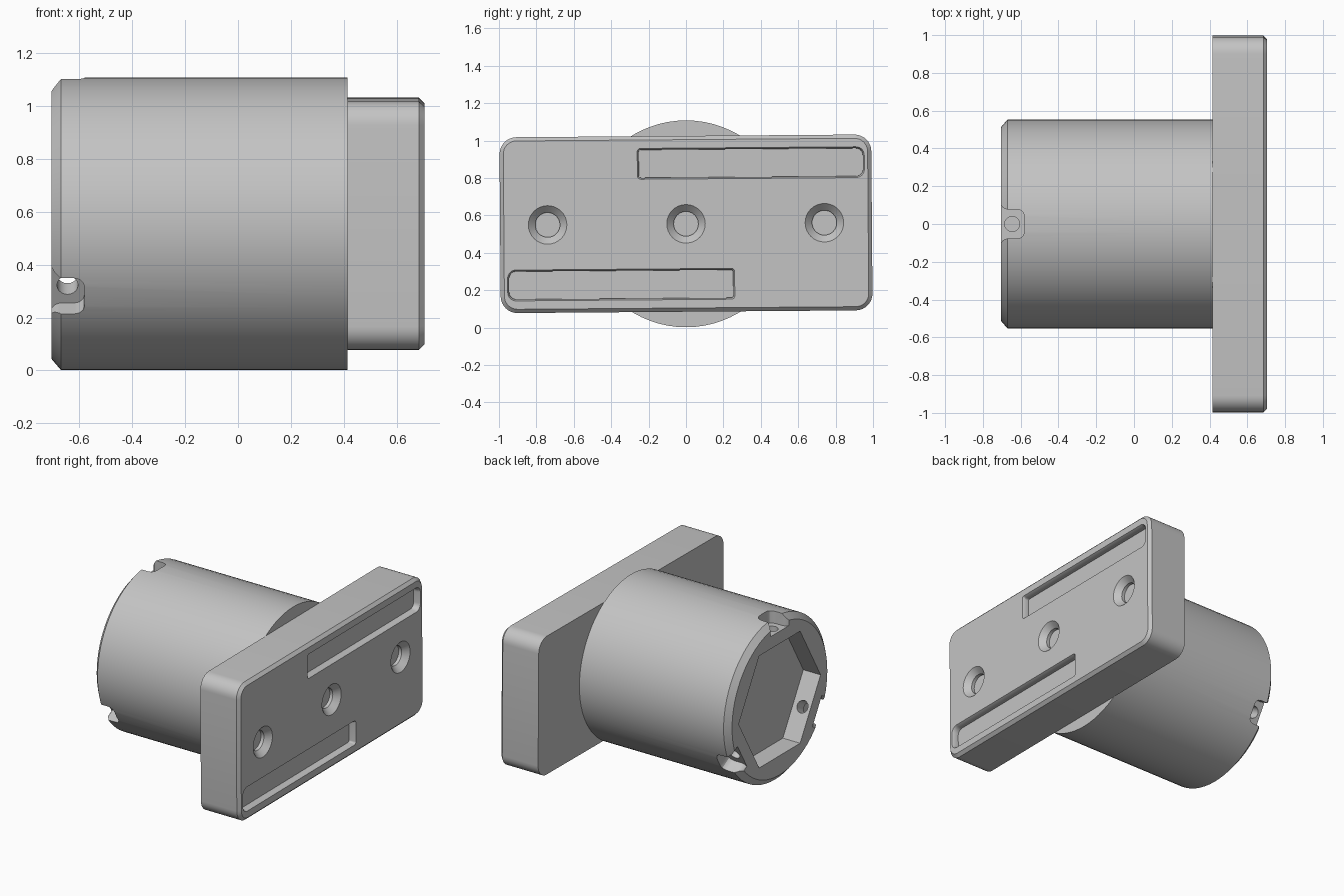
import bpy, bmesh, math
from mathutils import Matrix, Vector

if "Cube" in bpy.data.objects:
    bpy.data.objects.remove(bpy.data.objects["Cube"])

AXIS_Z = 0.555          # height of the barrel axis
TILT = math.radians(0.45)

grey = bpy.data.materials.new("plain grey")
grey.use_nodes = True
colour = (0.55, 0.55, 0.55, 1)
grey.diffuse_color = colour
grey.node_tree.nodes["Principled BSDF"].inputs["Base Color"].default_value = colour


def circle(r, n, y=0, z=0, phase=0):
    return [(y + r * math.cos(phase + math.tau * i / n),
             z + r * math.sin(phase + math.tau * i / n)) for i in range(n)]


def rounded_rect(y0, y1, z0, z1, r_left, r_right, steps=8):
    """Rounded rectangle, counter-clockwise, own radius per side."""
    pts = []
    corners = ((y1, z1, -1, -1, r_right), (y0, z1, 1, -1, r_left),
               (y0, z0, 1, 1, r_left), (y1, z0, -1, 1, r_right))
    for k, (y, z, sy, sz, r) in enumerate(corners):
        for i in range(steps + 1):
            a = math.pi / 2 * (k + i / steps)
            pts.append((y + sy * r + r * math.cos(a), z + sz * r + r * math.sin(a)))
    return pts


def loft(name, sections, matrix=Matrix()):
    """Closed solid through (height, outline) sections stacked along local x."""
    bm = bmesh.new()
    rings = [[bm.verts.new((x, y, z)) for y, z in outline] for x, outline in sections]
    n = len(rings[0])
    for a, b in zip(rings, rings[1:]):
        for i in range(n):
            j = (i + 1) % n
            bm.faces.new((a[i], a[j], b[j], b[i]))
    bm.faces.new(rings[0][::-1])
    bm.faces.new(rings[-1])
    bmesh.ops.recalc_face_normals(bm, faces=bm.faces)
    mesh = bpy.data.meshes.new(name)
    bm.to_mesh(mesh)
    bm.free()
    mesh.transform(matrix)
    mesh.materials.append(grey)
    ob = bpy.data.objects.new(name, mesh)
    bpy.context.collection.objects.link(ob)
    return ob


def carve(target, cutters):
    """Subtract each cutter from the target, then discard it."""
    bpy.context.view_layer.objects.active = target
    for c in cutters:
        mod = target.modifiers.new("cut", 'BOOLEAN')
        mod.operation = 'DIFFERENCE'
        mod.solver = 'EXACT'
        mod.object = c
        bpy.ops.object.modifier_apply(modifier=mod.name)
        bpy.data.objects.remove(c)


def smooth(ob):
    bpy.ops.object.select_all(action='DESELECT')
    ob.select_set(True)
    bpy.context.view_layer.objects.active = ob
    bpy.ops.object.shade_smooth_by_angle(angle=math.radians(30))


# Barrel with a chamfered open end
lift = Matrix.Translation((0, 0, AXIS_Z))
barrel = loft("barrel", [(-0.705, circle(0.512, 72)), (-0.67, circle(0.553, 72)),
                         (0.415, circle(0.553, 72))], lift)

# Hexagonal pocket, flats facing the notches
cutters = [loft("pocket", [(-0.8, circle(0.44, 6)), (-0.575, circle(0.44, 6))], lift)]

# Three notches around the rim, each with a radial screw hole
half = [(-0.78, 0.10), (-0.705, 0.10), (-0.692, 0.085), (-0.675, 0.078), (-0.62, 0.078),
        (-0.60, 0.073), (-0.586, 0.06), (-0.58, 0.04)]
notch = half + [(x, -y) for x, y in reversed(half)]
for angle in (90, 210, 330):
    # local x becomes the radial direction, local y the barrel axis
    a = math.radians(angle)
    radial = Vector((0, math.cos(a), math.sin(a)))
    axial = Vector((1, 0, 0))
    m = lift @ Matrix((radial, axial, radial.cross(axial))).transposed().to_4x4()
    cutters.append(loft("notch", [(0.465, notch), (0.7, notch)], m))
    cutters.append(loft("screw_hole", [(0.3, circle(0.04, 20, y=-0.645)),
                                       (0.6, circle(0.04, 20, y=-0.645))], m))
carve(barrel, cutters)
smooth(barrel)

# Mounting plate, outer edge chamfered
tilt = lift @ Matrix.Rotation(TILT, 4, 'X')
plate = loft("mounting_plate", [
    (0.415, rounded_rect(-0.994, 0.994, -0.47, 0.47, 0.09, 0.09)),
    (0.685, rounded_rect(-0.994, 0.994, -0.47, 0.47, 0.09, 0.09)),
    (0.705, rounded_rect(-0.974, 0.974, -0.45, 0.45, 0.07, 0.07))], tilt)

# Three countersunk blind holes
cutters = [loft("countersink", [(0.645, circle(0.066, 32, y=y)), (0.667, circle(0.066, 32, y=y)),
                                (0.705, circle(0.103, 32, y=y)), (0.75, circle(0.103, 32, y=y))],
                tilt) for y in (-0.74, 0, 0.74)]

# Two long recesses, the second turned half a circle about the centre
for turn in (0, math.pi):
    outer = rounded_rect(-0.258, 0.956, 0.24, 0.405, 0.018, 0.045)
    inner = rounded_rect(-0.25, 0.948, 0.248, 0.397, 0.012, 0.038)
    cutters.append(loft("recess", [(0.66, inner), (0.69, inner), (0.705, outer), (0.75, outer)],
                        tilt @ Matrix.Rotation(turn, 4, 'X')))
carve(plate, cutters)
smooth(plate)
